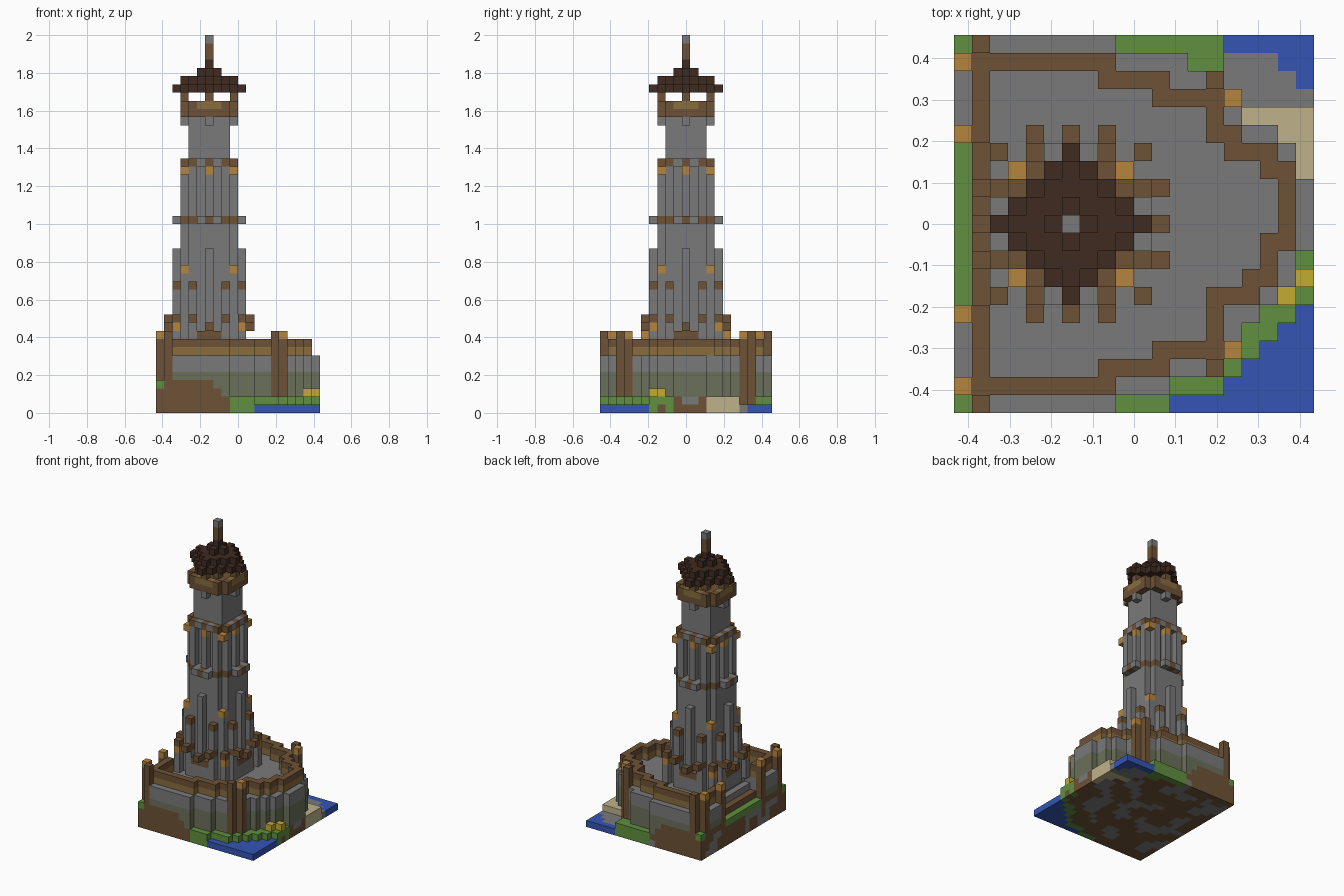
import bpy
from mathutils import Vector, noise

if "Cube" in bpy.data.objects:
    bpy.data.objects.remove(bpy.data.objects["Cube"])

SIZE = 2 / 46            # edge of one block
CX, CY = 6, 10           # tower axis in the block grid

COLOURS = {
    "stone": (.195, .195, .195), "timber": (.156, .085, .037),
    "dark roof": (.051, .024, .015), "tan plank": (.25, .15, .048),
    "lantern orange": (.46, .235, .05), "grass green": (.115, .28, .05),
    "water blue": (.035, .09, .46), "sand": (.52, .45, .26),
    "flower yellow": (.55, .41, .03), "mossy stone": (.145, .16, .10),
}
MATS = {}
for name, rgb in COLOURS.items():
    m = bpy.data.materials.new(name)
    m.use_nodes = True
    m.diffuse_color = (*rgb, 1)
    m.node_tree.nodes["Principled BSDF"].inputs["Base Color"].default_value = (*rgb, 1)
    MATS[name] = m

# part: (height in blocks, colours from the top down)
GROUND = {
    "curtain_wall": (7, []),
    "courtyard": (7, []),
    "wall_parapet": (9, ["timber", "tan plank"]),
    "lantern_posts": (10, ["lantern orange"] + ["timber"] * 8),
    "corner_posts": (10, ["timber"] * 9),
    "entrance_step": (5, ["timber"]),
    "grass_bank": (4, ["grass green"]),
    "shore_grass": (2, ["grass green"] * 2),
    "flowers": (3, ["flower yellow", "grass green"]),
    "beach": (2, ["sand"] * 2),
    "shore_rocks": (1, ["stone"]),
    "water": (1, ["water blue"]),
}

# Parapet outline, as corners relative to the tower's row
OUTLINE = [(1, -9), (8, -9), (8, -8), (11, -8), (11, -7), (14, -7), (14, -4), (16, -4),
           (16, -3), (17, -3), (17, -1), (18, -1), (18, 3), (17, 3), (17, 4), (15, 4),
           (15, 5), (14, 5), (14, 7), (11, 7), (11, 8), (8, 8), (8, 9), (1, 9), (1, -9)]
# Last column of the wall's stone foot in each row, front to back
WALL_END = [8, 11, 13, 15, 15, 16, 17, 18, 18, 19, 19, 19, 19, 18, 18, 17, 15, 15, 13, 12, 8]

rim = set()
for (x0, y0), (x1, y1) in zip(OUTLINE, OUTLINE[1:]):
    for x in range(min(x0, x1), max(x0, x1) + 1):
        for y in range(min(y0, y1), max(y0, y1) + 1):
            rim.add((x, y + CY))


def ground_part(x, y):
    """Which part stands on a given column of the grid."""
    side = abs(y - CY)
    if (x, side) in ((0, 5), (0, 9), (15, 7)):
        return "lantern_posts"
    if (x, side) in ((1, 10), (14, 8)):
        return "corner_posts"
    if x == 0:
        return "grass_bank" if side < 5 or side == 10 else "curtain_wall"
    if x == 1 and side < 5:
        return "entrance_step"
    if (x, y) in rim:
        return "wall_parapet"
    if x < min((rx for rx, ry in rim if ry == y and rx > 1), default=0):
        return "courtyard"
    if x <= WALL_END[y]:
        return "curtain_wall"
    if y < CY:
        if (x, y) in ((18, 6), (19, 7)):
            return "flowers"
        return "shore_grass" if x <= min(11 + 3 * y, 13 + y) else "water"
    if y > 18 and x < 15:
        return "shore_grass"
    if y == 20 or x + y > 36:
        return "water"
    return "beach" if y < 17 else "shore_rocks"


def earth(x, y, z):
    """Dirt below, moss in the middle, bare stone above."""
    if z < max(2, min(4, 10 - x)):
        patch = noise.noise(Vector((x, y, z)) * .31)
        return "stone" if y > 1 and z < 3 and patch > .12 else "timber"
    return "mossy stone" if z < 5 else "stone"


blocks = {}


def put(part, mat, x, y, z):
    blocks[x, y, z] = (part, mat)


# Island, walls and courtyard
for y in range(21):
    for x in range(20):
        part = ground_part(x, y)
        height, colours = GROUND[part]
        for z in range(height):
            depth = height - 1 - z
            put(part, colours[depth] if depth < len(colours) else earth(x, y, z), x, y, z)

# Entrance stair cut into the courtyard
for y in range(CY - 4, CY + 5):
    del blocks[2, y, 6]
    put("entrance_stair", "stone", 2, y, 5)


def ring(part, mat, d, e, z0, z1=None):
    """Place a column in every mirrored and quarter-turned position."""
    for a, b in {(d, e), (e, d)}:
        for sx in (-1, 1):
            for sy in (-1, 1):
                for z in range(z0, z1 or z0 + 1):
                    put(part, mat, CX + sx * a, CY + sy * b, z)


def square(part, mat, half, z0, z1):
    for a in range(half + 1):
        for b in range(a + 1):
            ring(part, mat, a, b, z0, z1)


# Tower shaft: square core with outer ribs
square("tower_shaft", "stone", 2, 7, 36)
for e in (0, 1, 2):
    ring("tower_shaft", "stone", 3, e, 7, 23)
ring("tower_shaft", "stone", 3, 3, 7, 17)
for e in (0, 2):
    ring("tower_ribs", "stone", 3, e, 23, 30)
for e, top in ((0, 20), (1, 9), (2, 15), (4, 10)):
    ring("tower_buttresses", "stone", 4, e, 7, top)

# Doors, beam ends and lanterns
ring("doors", "timber", 4, 1, 9)
ring("doors", "timber", 4, 0, 9, 11)
ring("door_hoods", "timber", 5, 0, 10)
for d, e in ((5, 2), (4, 2), (4, 4)):
    ring("lower_beams", "timber", d, e, 11)
ring("upper_beams", "timber", 4, 2, 15)
for d, e, z in ((4, 4, 10), (3, 3, 17), (3, 3, 29), (3, 0, 29)):
    ring("lanterns", "lantern orange", d, e, z)

# Two string courses
for d, z in ((3, 23), (4, 23), (3, 30)):
    for e in range(d - 2 if d == 4 else d):
        ring("ledges", "stone" if e == 1 else "timber", d, e, z)

# Belfry with open sides
ring("belfry_brackets", "stone", 3, 0, 35)
square("belfry_floor", "timber", 2, 36, 37)
for e in (0, 1, 2):
    ring("belfry_floor", "timber", 3, e, 36)
    ring("belfry_rail", "timber" if e == 2 else "tan plank", 3, e, 37)
ring("belfry_posts", "timber", 3, 0, 38)
ring("belfry_posts", "timber", 0, 0, 37, 39)

# Stepped diamond roof and finial
for z, radius in ((39, 4), (40, 3), (41, 1), (42, 0)):
    for a in range(radius + 1):
        for b in range(radius + 1 - a):
            ring("roof", "dark roof", a, b, z)
ring("finial", "timber", 0, 0, 43, 45)
ring("finial_tip", "stone", 0, 0, 45)

# Turn the blocks into one mesh per part, keeping only outer faces
parts = {}
for cell, (part, mat) in blocks.items():
    parts.setdefault(part, []).append((cell, mat))

for part, cells in parts.items():
    verts, faces, face_mats = {}, [], []
    for cell, mat in cells:
        for axis in range(3):
            for side in (0, 1):
                near = list(cell)
                near[axis] += 2 * side - 1
                if tuple(near) in blocks:
                    continue
                loop = []
                for du, dv in ((0, 0), (1, 0), (1, 1), (0, 1)):
                    p = list(cell)
                    p[axis] += side
                    p[(axis + 1) % 3] += du
                    p[(axis + 2) % 3] += dv
                    loop.append(verts.setdefault(tuple(p), len(verts)))
                faces.append(loop if side else loop[::-1])
                face_mats.append(mat)
    mesh = bpy.data.meshes.new(part)
    mesh.from_pydata([((x - 10) * SIZE, (y - 10.5) * SIZE, z * SIZE) for x, y, z in verts], [], faces)
    slots = sorted(set(face_mats))
    for mat in slots:
        mesh.materials.append(MATS[mat])
    for poly, mat in zip(mesh.polygons, face_mats):
        poly.material_index = slots.index(mat)
    bpy.context.collection.objects.link(bpy.data.objects.new(part, mesh))
